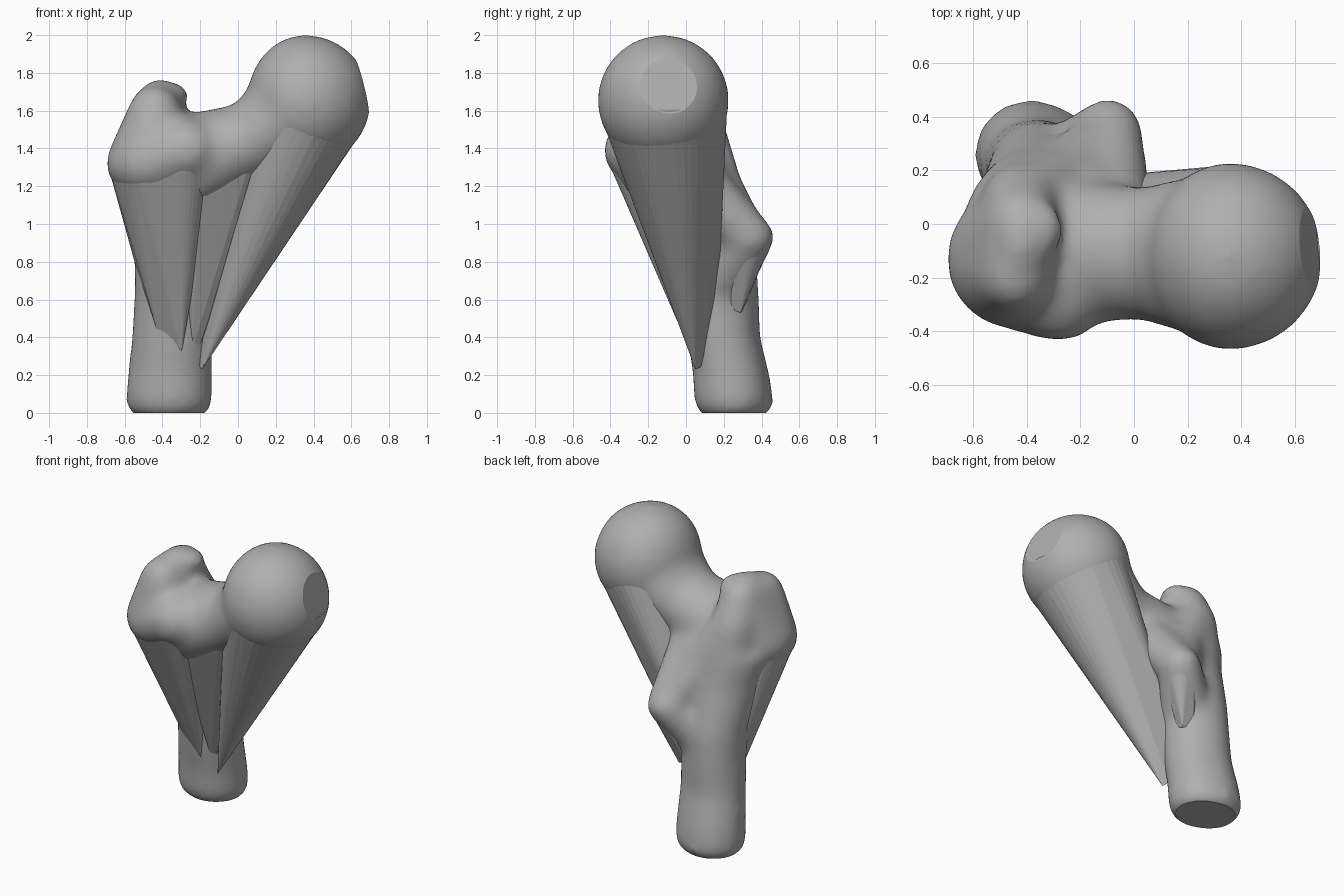
import bpy, bmesh
from mathutils import Vector
from mathutils.bvhtree import BVHTree

if "Cube" in bpy.data.objects:
    bpy.data.objects.remove(bpy.data.objects["Cube"])

grey = bpy.data.materials.new("plain grey")
grey.diffuse_color = (0.43, 0.43, 0.43, 1)
grey.use_nodes = True
grey.node_tree.nodes["Principled BSDF"].inputs["Base Color"].default_value = grey.diffuse_color


def unit_sphere(detail):
    bm = bmesh.new()
    bmesh.ops.create_icosphere(bm, subdivisions=detail, radius=1)
    pts = [v.co.copy() for v in bm.verts]
    bm.free()
    return pts


BALL = unit_sphere(4)
HEAD = Vector((.355, -.12, 1.653))


def blob(x, y, z, rx, ry=None, rz=None):
    """Points of an ellipsoid."""
    ry, rz = ry or rx, rz or rx
    return [Vector((x + p.x * rx, y + p.y * ry, z + p.z * rz)) for p in BALL]


def head_ball(r):
    """Ball that is a little flatter on its neck side."""
    return [HEAD + Vector((p.x * (r if p.x > 0 else r * .88), p.y * r, p.z * r)) for p in BALL]


def add_hull(bm, *groups):
    """Wrap a tight skin around the point groups."""
    verts = [bm.verts.new(p) for g in groups for p in g]
    res = bmesh.ops.convex_hull(bm, input=verts)
    loose = {v for key in ("geom_interior", "geom_unused") for v in res[key]
             if isinstance(v, bmesh.types.BMVert)}
    bmesh.ops.delete(bm, geom=list(loose), context='VERTS')


def finish(name, bm, angle):
    mesh = bpy.data.meshes.new(name)
    bm.to_mesh(mesh)
    bm.free()
    mesh.materials.append(grey)
    ob = bpy.data.objects.new(name, mesh)
    bpy.context.collection.objects.link(ob)
    bpy.ops.object.select_all(action='DESELECT')
    ob.select_set(True)
    bpy.context.view_layer.objects.active = ob
    if angle:
        bpy.ops.object.shade_smooth_by_angle(angle=angle)
    return ob


# Shaft: stacked oblique ovals (x, y, z, rx, ry)
bm = bmesh.new()
shaft = [(-.365, .255, -.01, .2, .18), (-.365, .255, .05, .232, .212),
         (-.36, .24, .2, .225, .205), (-.348, .2, .4, .215, .195),
         (-.34, .185, .6, .21, .205), (-.335, .16, .8, .215, .215),
         (-.335, .04, 1.1, .255, .26), (-.36, -.05, 1.3, .29, .31)]
rings = [blob(x - .02, y + .008, z, rx - .02, ry - .008, .02) +
         blob(x + .02, y - .008, z, rx - .02, ry - .008, .02) for x, y, z, rx, ry in shaft]
for a, b in zip(rings, rings[1:]):
    add_hull(bm, a, b)

# Ball head and neck
neck_in = blob(-.22, -.1, 1.33, .2, .27, .26)
neck_out = blob(.03, -.11, 1.42, .14, .245, .22)
add_hull(bm, head_ball(.35))
add_hull(bm, neck_in, neck_out)
add_hull(bm, neck_out, blob(HEAD.x, HEAD.y, HEAD.z - .02, .28, .325, .28))

# Large outer knob with overhanging crest
knob_low = blob(-.45, -.13, 1.32, .25, .26, .2)
knob_front = blob(-.28, -.22, 1.39, .2, .22, .18)
knob_top = blob(-.42, .0, 1.615, .135, .14, .14)
knob_crest = blob(-.44, -.19, 1.59, .14, .14, .145)
knob_back = blob(-.42, .07, 1.46, .15)
add_hull(bm, knob_low, knob_front)
add_hull(bm, knob_low, knob_top, knob_crest)
add_hull(bm, knob_top, knob_back)
add_hull(bm, knob_back, rings[6])
add_hull(bm, blob(-.42, -.06, 1.69, .08, .14, .08), blob(-.32, -.02, 1.685, .06, .1, .06))

# Small rear knob, the ridge leading to it and the web up to the neck
small = blob(-.095, .335, .93, .13, .135, .12)
ridge = blob(-.26, .17, 1.2, .13)
add_hull(bm, knob_back, ridge)
add_hull(bm, ridge, blob(-.12, .29, .96, .13))
add_hull(bm, small, blob(-.27, .18, .7, .17))
add_hull(bm, small, blob(-.1, -.05, 1.3, .18))
add_hull(bm, ridge, blob(-.1, -.05, 1.3, .19), blob(-.09, .22, 1.02, .1))

# Blend everything into one skin
bmesh.ops.recalc_face_normals(bm, faces=bm.faces[:])
raw = finish("bone_blank", bm, None)
mod = raw.modifiers.new("blend", 'REMESH')
mod.mode = 'VOXEL'
mod.voxel_size = 0.022
dg = bpy.context.evaluated_depsgraph_get()
skin = bpy.data.meshes.new_from_object(raw.evaluated_get(dg))
bpy.data.objects.remove(raw)
bm = bmesh.new()
bm.from_mesh(skin)
bpy.data.meshes.remove(skin)
for _ in range(16):
    bmesh.ops.smooth_vert(bm, verts=bm.verts[:], factor=0.5,
                          use_axis_x=True, use_axis_y=True, use_axis_z=True)

# Flat dimple on the head, flat foot on the shaft
dimple = Vector((.96, .09, .24)).normalized()
for co, no in ((HEAD + dimple * .31, dimple), (Vector((0, 0, 0)), Vector((0, 0, -1)))):
    bmesh.ops.bisect_plane(bm, geom=bm.verts[:] + bm.edges[:] + bm.faces[:],
                           plane_co=co, plane_no=no, clear_outer=True)
    rim = [e for e in bm.edges if e.is_boundary]
    bmesh.ops.holes_fill(bm, edges=rim, sides=0)
bmesh.ops.recalc_face_normals(bm, faces=bm.faces[:])
bone_tree = BVHTree.FromBMesh(bm)
finish("bone", bm, 0.36)


def buried(p):
    """True where a point lies under the bone's skin."""
    loc, normal, _, _ = bone_tree.find_nearest(p)
    return (p - loc).dot(normal) < -.003


# Tapering printing supports that meet the shaft
supports = {
    "head_support": ([[p for p in head_ball(.341) if p.z < HEAD.z - .04]],
                     [(-.19, .05, .23), (-.21, .09, .25), (-.2, .17, .6)]),
    "neck_support": ([blob(.04, -.11, 1.42, .13, .225, .2),
                      blob(-.2, -.12, 1.34, .15, .22, .2)],
                     [(-.24, .05, .34), (-.2, .06, .36), (-.25, .12, .6)]),
    "outer_support": ([blob(-.45, -.13, 1.315, .235, .245, .185),
                       blob(-.3, -.22, 1.375, .185, .2, .165)],
                      [(-.43, .03, .44), (-.3, .03, .31), (-.52, .14, .7), (-.3, .15, .6)]),
    "rear_support": ([blob(-.1, .33, .92, .115, .12, .1)],
                     [(-.15, .29, .53), (-.22, .31, .56), (-.15, .24, .55)]),
}
for name, (top, foot) in supports.items():
    bm = bmesh.new()
    add_hull(bm, *top, [Vector(p) for p in foot])
    bmesh.ops.recalc_face_normals(bm, faces=bm.faces[:])
    # Drop the cap hidden inside the bone
    under = {v for v in bm.verts if buried(v.co)}
    hidden = [f for f in bm.faces
              if all(v in under for v in f.verts) and buried(f.calc_center_median())
              and max(e.calc_length() for e in f.edges) < .3]
    bmesh.ops.delete(bm, geom=hidden, context='FACES')
    finish(name, bm, 0.1)
